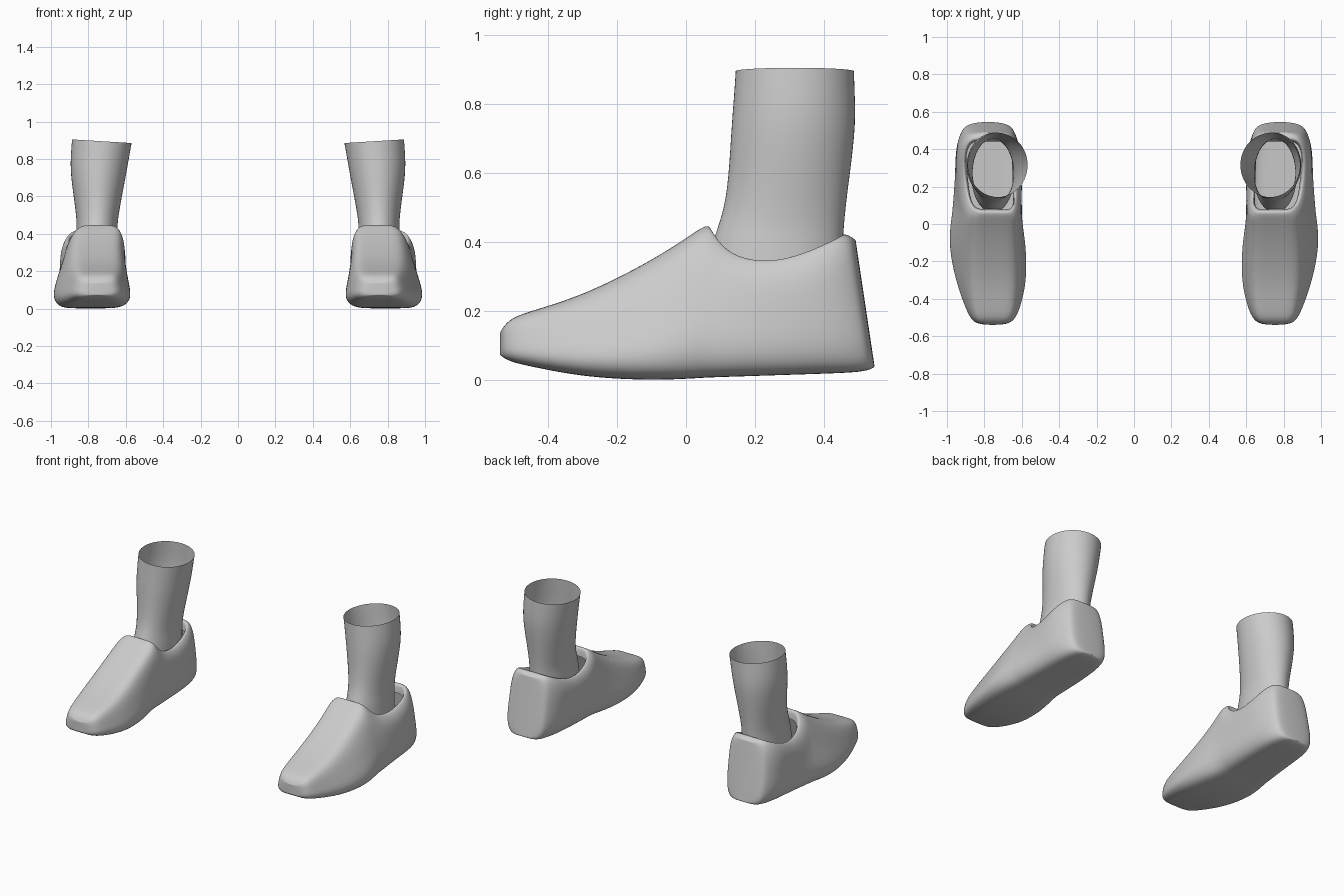
import bpy, bmesh, math
from mathutils import Vector

cube = bpy.data.objects.get("Cube")
if cube:
    bpy.data.objects.remove(cube)

grey = bpy.data.materials.new("plain grey")
grey.use_nodes = True
grey.diffuse_color = (0.6, 0.6, 0.6, 1)
grey.node_tree.nodes["Principled BSDF"].inputs["Base Color"].default_value = (0.6, 0.6, 0.6, 1)


def finish(bm, name, levels):
    """Turn a bmesh into a smooth object with subdivision."""
    mesh = bpy.data.meshes.new(name)
    bm.to_mesh(mesh)
    bm.free()
    for p in mesh.polygons:
        p.use_smooth = True
    mesh.materials.append(grey)
    ob = bpy.data.objects.new(name, mesh)
    bpy.context.collection.objects.link(ob)
    sub = ob.modifiers.new("smooth", "SUBSURF")
    sub.levels = sub.render_levels = levels
    return ob


# Shoe sections along y: y, base outer/inner x, top outer/inner x, bottom z, top z
SECTIONS = [
    (-.54, -.83, -.68, -.82, -.69, .075, .135),
    (-.515, -.875, -.635, -.85, -.655, .055, .178),
    (-.45, -.91, -.60, -.87, -.635, .04, .20),
    (-.3, -.97, -.56, -.89, -.62, .01, .245),
    (-.12, -1.01, -.565, -.89, -.62, 0, .335),
    (0, -1.0, -.59, -.885, -.615, .004, .41),
    (.055, -.99, -.595, -.88, -.61, .008, .45),
    (.11, -.98, -.60, -.92, -.60, .01, .365),
    (.24, -.96, -.605, -.945, -.595, .015, .34),
    (.38, -.955, -.61, -.955, -.60, .02, .385),
    (.465, -.925, -.64, -.91, -.64, .025, .425),
    (.49, -.89, -.67, -.87, -.675, .04, .405),
]
# Half profile of a section: across (0..1), height (0..1)
HALF = [(.3, 0), (.8, 0), (1, .2), (1, .5), (1, .84), (.82, 1), (.3, 1)]
PROFILE = HALF + [(-u, v) for u, v in reversed(HALF)]
N = len(PROFILE)
OPEN_FIRST, OPEN_LAST = 6, 10


def section_points(y, bo, bi, to, ti, zb, zt):
    pts = []
    shear = .15 * min(1, max(0, (y - .06) / .4))
    for u, v in PROFILE:
        t = max(0, (v - .15) / .85)
        outer, inner = bo + (to - bo) * t, bi + (ti - bi) * t
        z = zb + (zt - zb) * v
        pts.append(Vector(((outer + inner) / 2 + u * (inner - outer) / 2,
                           y + shear * (.42 - z), z)))
    return pts


def build_shoe(name, side):
    bm = bmesh.new()
    rings = [[bm.verts.new((-side * p.x, p.y, p.z)) for p in section_points(*s)]
             for s in SECTIONS]
    for i in range(len(rings) - 1):
        for j in range(N):
            k = (j + 1) % N
            if OPEN_FIRST <= i < OPEN_LAST and 5 <= j <= 7:
                continue
            bm.faces.new((rings[i][j], rings[i][k], rings[i + 1][k], rings[i + 1][j]))
    # Toe and heel caps
    for r in (rings[0], rings[-1]):
        for j in range(N // 2 - 1):
            bm.faces.new((r[j], r[j + 1], r[N - 2 - j], r[N - 1 - j]))
    # Lip rolled into the opening
    rim = [e for e in bm.edges if e.is_boundary]
    centre = Vector((side * .77, .27, 0))
    for inset, drop in ((.02, .005), (.005, .05)):
        new = bmesh.ops.extrude_edge_only(bm, edges=rim)["geom"]
        for v in (g for g in new if isinstance(g, bmesh.types.BMVert)):
            d = centre - v.co
            d.z = 0
            v.co += d.normalized() * inset - Vector((0, 0, drop))
        rim = [g for g in new if isinstance(g, bmesh.types.BMEdge)]
    bmesh.ops.recalc_face_normals(bm, faces=bm.faces)
    return finish(bm, name, 3)


# Leg rings: z, outer x, inner x, front y, back y
LEG = [
    (.30, -.87, -.64, .06, .455),
    (.40, -.865, -.643, .075, .455),
    (.45, -.862, -.645, .095, .458),
    (.54, -.87, -.632, .12, .467),
    (.72, -.897, -.597, .13, .492),
    (.82, -.895, -.58, .138, .49),
    (.895, -.888, -.568, .143, .487),
]


def build_leg(name, side, count=16):
    bm = bmesh.new()
    rings = []
    for z, xo, xi, yf, yb in LEG:
        ring = []
        for j in range(count):
            a = 2 * math.pi * j / count
            c, s = math.cos(a), math.sin(a)
            x = (xo + xi) / 2 + c * (xi - xo) / 2 * 1.02
            y = (yf + yb) / 2 + s * (yb - yf) / 2 * 1.02
            tilt = -.01 * c if z > .88 else 0
            ring.append(bm.verts.new((-side * x, y, z + tilt)))
        rings.append(ring)
    for a, b in zip(rings, rings[1:]):
        for j in range(count):
            k = (j + 1) % count
            bm.faces.new((a[j], a[k], b[k], b[j]))
    bmesh.ops.recalc_face_normals(bm, faces=bm.faces)
    return finish(bm, name, 2)


for label, side in (("right", -1), ("left", 1)):
    build_shoe(label + "_shoe", side)
    build_leg(label + "_lower_leg", side)
